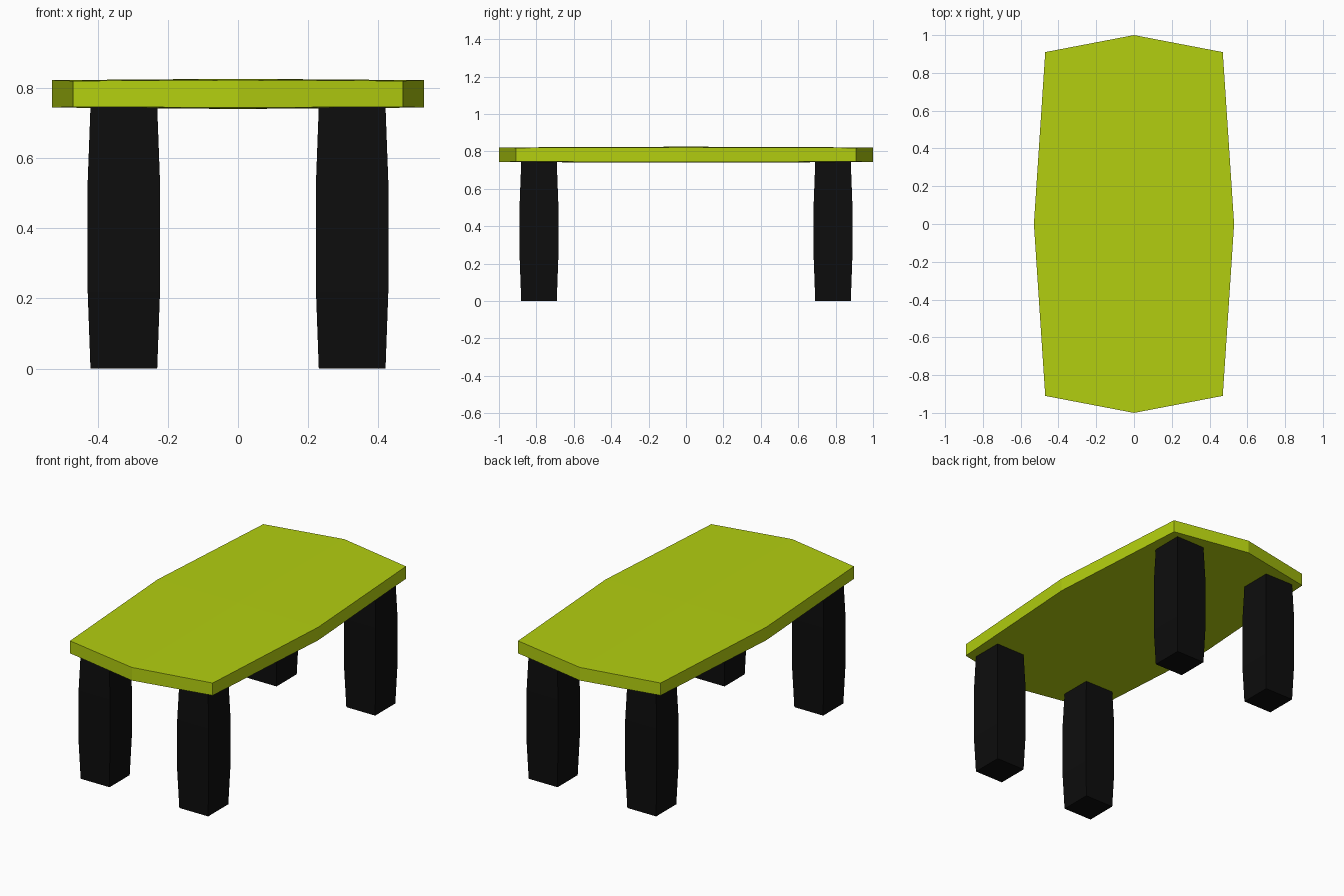
import bpy, bmesh

if "Cube" in bpy.data.objects:
    bpy.data.objects.remove(bpy.data.objects["Cube"])


def material(name, color):
    m = bpy.data.materials.new(name)
    m.diffuse_color = color
    m.use_nodes = True
    m.node_tree.nodes["Principled BSDF"].inputs["Base Color"].default_value = m.diffuse_color
    return m


def finish(bm, name, mat):
    bmesh.ops.recalc_face_normals(bm, faces=bm.faces[:])
    mesh = bpy.data.meshes.new(name)
    bm.to_mesh(mesh)
    bm.free()
    mesh.materials.append(mat)
    obj = bpy.data.objects.new(name, mesh)
    bpy.context.collection.objects.link(obj)
    return obj


lime = material("lime", (0.45, 0.62, 0.005, 1))
black = material("black", (0.004, 0.004, 0.004, 1))

# Tabletop: eight-sided slab, very slightly domed above and below
outline = [(0.53, 0), (0.47, 0.91), (0, 1), (-0.47, 0.91),
           (-0.53, 0), (-0.47, -0.91), (0, -1), (0.47, -0.91)]
bm = bmesh.new()
rings = []
for side in (-1, 1):
    ring = [bm.verts.new((x, y, 0.782 + side * (0.037 if i % 2 else 0.039)))
            for i, (x, y) in enumerate(outline)]
    centre = bm.verts.new((0, 0, 0.782 + side * 0.043))
    for i in range(0, 8, 2):
        bm.faces.new((centre, ring[i], ring[i + 1], ring[(i + 2) % 8]))
    rings.append(ring)
for i in range(8):
    j = (i + 1) % 8
    bm.faces.new((rings[0][i], rings[0][j], rings[1][j], rings[1][i]))
finish(bm, "tabletop", lime)

# Legs: square posts that swell slightly in the middle
profile = [(0, 0.095), (0.22, 0.103), (0.53, 0.103), (0.745, 0.095)]
corners = [(-1, -1), (1, -1), (1, 1), (-1, 1)]


def leg(name, cx, cy):
    bm = bmesh.new()
    rings = [[bm.verts.new((cx + sx * r, cy + sy * r, z)) for sx, sy in corners]
             for z, r in profile]
    for low, high in zip(rings, rings[1:]):
        for i in range(4):
            j = (i + 1) % 4
            bm.faces.new((low[i], low[j], high[j], high[i]))
    bm.faces.new(rings[0])
    bm.faces.new(rings[-1])
    finish(bm, name, black)


for sy, end in ((-1, "front"), (1, "back")):
    for sx, side in ((-1, "left"), (1, "right")):
        leg(f"{end}_{side}_leg", sx * 0.325, sy * 0.786)
